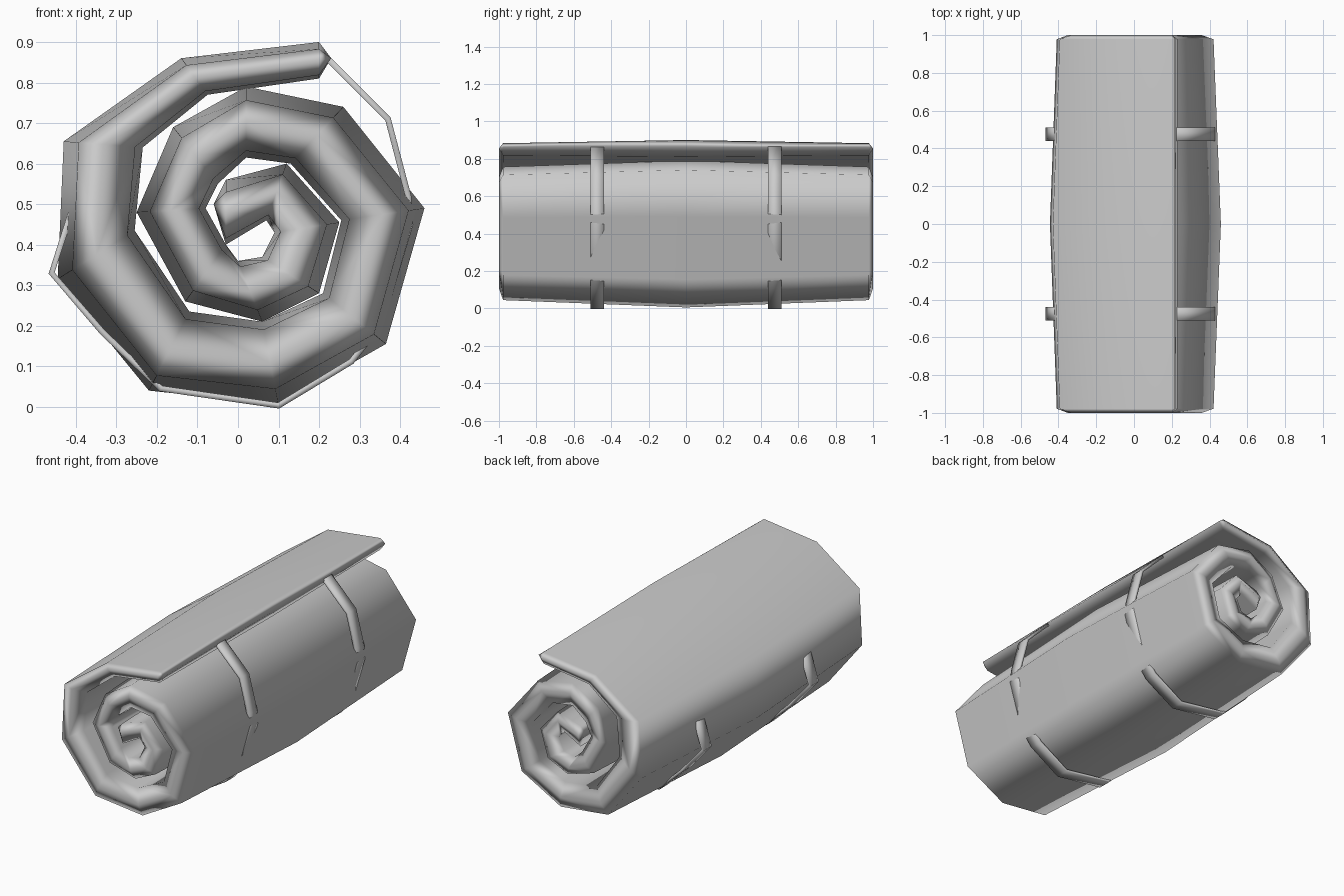
import bpy, bmesh
from mathutils import Vector

cube = bpy.data.objects.get("Cube")
if cube:
    bpy.data.objects.remove(cube, do_unlink=True)

grey = bpy.data.materials.new("mid_grey")
grey.use_nodes = True
grey.diffuse_color = (0.6, 0.6, 0.6, 1)
grey.node_tree.nodes["Principled BSDF"].inputs["Base Color"].default_value = grey.diffuse_color


def make_object(name, bm):
    bmesh.ops.recalc_face_normals(bm, faces=bm.faces[:])
    mesh = bpy.data.meshes.new(name)
    bm.to_mesh(mesh)
    bm.free()
    mesh.materials.append(grey)
    for p in mesh.polygons:
        p.use_smooth = True
    obj = bpy.data.objects.new(name, mesh)
    bpy.context.collection.objects.link(obj)
    return obj


# Spiral of the rolled mat in (x, z), from the loose flap to the core
outer = [(.20, .90), (-.14, .86), (-.43, .655), (-.445, .315), (-.22, .04), (.10, .005),
         (.365, .155), (.46, .49), (.26, .74), (.02, .79), (-.16, .69), (-.25, .48),
         (-.13, .26), (.06, .21), (.20, .28), (.25, .455), (.12, .60), (-.03, .56)]
inner = [(.20, .81), (-.075, .77), (-.235, .64), (-.255, .435), (-.12, .235), (.06, .21),
         (.21, .28), (.255, .46), (.13, .60), (.02, .615), (-.05, .55), (-.08, .49),
         (-.03, .40), (0, .36), (.06, .37), (.09, .43), (.07, .46), (-.03, .40)]
flap_tip, core_tip = Vector((.23, .86)), Vector((-.06, .50))
outer = [Vector(p) for p in outer]
inner = [Vector(p) for p in inner]
middle = [(a + b) / 2 for a, b in zip(outer, inner)]


def ring(bm, y, pinch):
    """Closed section of the mat, its layer thinned by pinch."""
    out = [o.lerp(i, pinch) for o, i in zip(outer, inner)]
    inn = [i.lerp(o, pinch / 2) for o, i in zip(outer, inner)]
    loop = [flap_tip] + out + [core_tip] + inn[::-1]
    return [bm.verts.new((p.x, y, p.y)) for p in loop]


# Rolled mat: bulging in the middle, with puffed ends
bm = bmesh.new()
rings = [ring(bm, -.978, .19), ring(bm, 0, 0), ring(bm, .978, .19)]
n = len(rings[0])
for a, b in zip(rings, rings[1:]):
    for k in range(n):
        j = (k + 1) % n
        bm.faces.new((a[k], a[j], b[j], b[k]))
count = len(outer)
for loop, y in ((rings[0], -1), (rings[2], 1)):
    ridge = [bm.verts.new((p.x, y, p.y)) for p in middle]
    out, inn = loop[1:count + 1], loop[:count + 1:-1]
    for k in range(count - 1):
        bm.faces.new((out[k], out[k + 1], ridge[k + 1], ridge[k]))
        bm.faces.new((inn[k], inn[k + 1], ridge[k + 1], ridge[k]))
    for k, tip in ((0, loop[0]), (-1, loop[count + 1])):
        bm.faces.new((tip, out[k], ridge[k]))
        bm.faces.new((tip, inn[k], ridge[k]))
mat = make_object("rolled_mat", bm)
weighted = mat.modifiers.new("weighted_normals", 'WEIGHTED_NORMAL')
weighted.weight = 100

# Straps: from the flap edge, down the side, under and up the far side
path = [(.22, .86), (.37, .71), (.42, .52), (.425, .45), (.35, .20), (.28, .112),
        (.10, .003), (-.19, .045), (-.335, .185), (-.46, .33), (-.405, .50)]
for name, centre in (("front_strap", -.475), ("back_strap", .475)):
    bm = bmesh.new()
    rows = [[bm.verts.new((x, centre + s, z)) for s in (-.036, .036)] for x, z in path]
    for a, b in zip(rows, rows[1:]):
        bm.faces.new((a[0], a[1], b[1], b[0]))
    strap = make_object(name, bm)
    solid = strap.modifiers.new("thickness", 'SOLIDIFY')
    solid.thickness = .015
    solid.offset = 0
    bpy.context.view_layer.objects.active = strap
    strap.select_set(True)
    bpy.ops.object.shade_smooth_by_angle(angle=1.0)
    strap.select_set(False)
